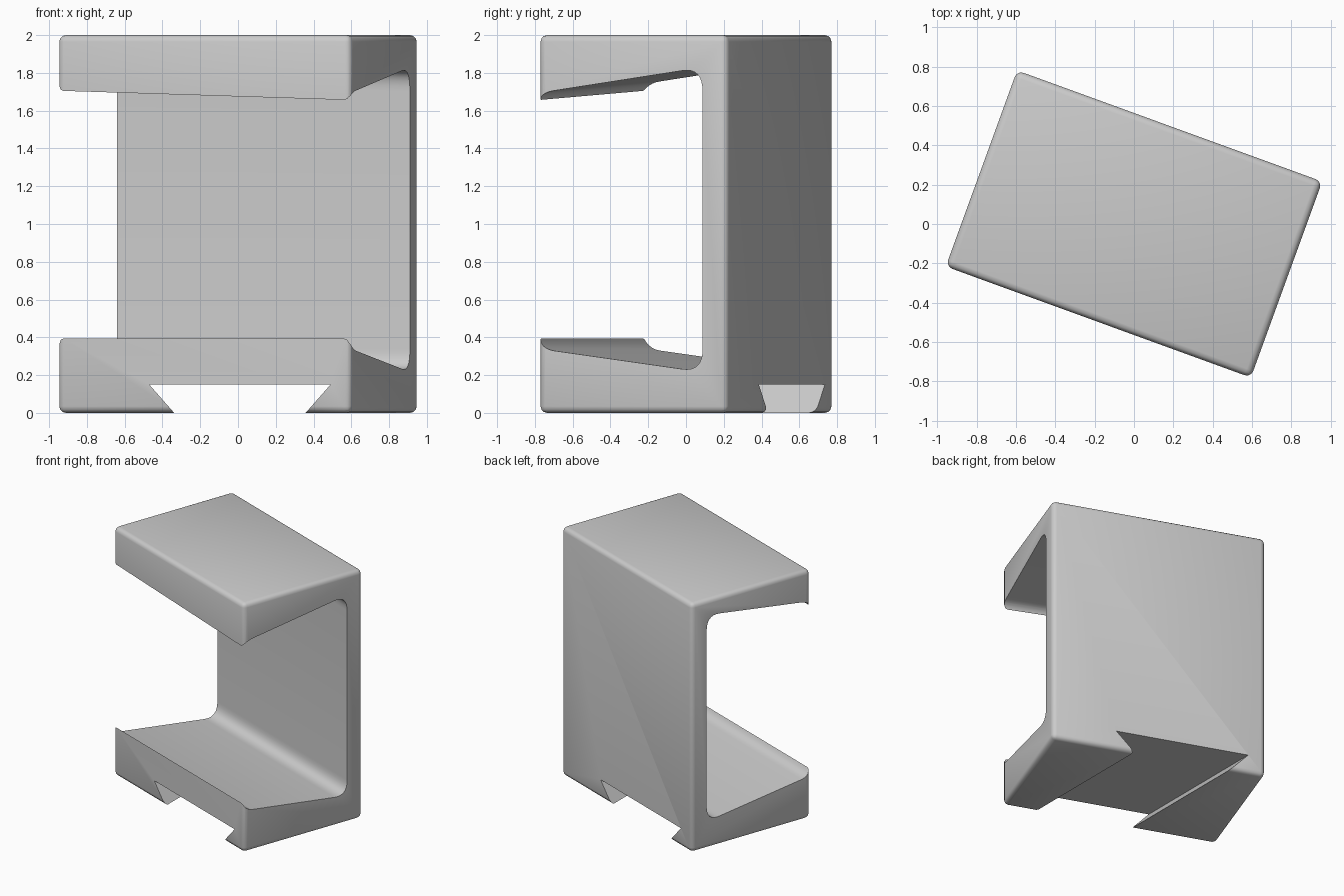
import bpy, bmesh, math
from mathutils import Matrix

cube = bpy.data.objects.get("Cube")
if cube:
    bpy.data.objects.remove(cube, do_unlink=True)

TURN = Matrix.Rotation(math.radians(-20), 4, 'Z')
LENGTH, DEPTH, HEIGHT = 1.65, 1.06, 2.0

grey = bpy.data.materials.new("plain grey")
grey.diffuse_color = (0.6, 0.6, 0.6, 1)
grey.use_nodes = True
grey.node_tree.nodes["Principled BSDF"].inputs["Base Color"].default_value = (0.6, 0.6, 0.6, 1)


def add_object(name, bm):
    bmesh.ops.recalc_face_normals(bm, faces=bm.faces)
    mesh = bpy.data.meshes.new(name)
    bm.to_mesh(mesh)
    bm.free()
    obj = bpy.data.objects.new(name, mesh)
    bpy.context.collection.objects.link(obj)
    obj.data.materials.append(grey)
    return obj


def prism(name, start, end):
    """Solid between two matching outlines."""
    bm = bmesh.new()
    a = [bm.verts.new(p) for p in start]
    b = [bm.verts.new(p) for p in end]
    bm.faces.new(a)
    bm.faces.new(b[::-1])
    for i in range(len(a)):
        j = (i + 1) % len(a)
        bm.faces.new((a[i], b[i], b[j], a[j]))
    return add_object(name, bm)


def fillet(p, corner, q, steps=8):
    pts = []
    for i in range(steps + 1):
        t = i / steps
        pts.append(tuple((1 - t) ** 2 * a + 2 * t * (1 - t) * c + t * t * b
                         for a, c, b in zip(p, corner, q)))
    return pts


# Bracket body: turned block with softly rounded outer edges
bm = bmesh.new()
bmesh.ops.create_cube(bm, size=1)
bmesh.ops.scale(bm, vec=(LENGTH, DEPTH, HEIGHT), verts=bm.verts)
bmesh.ops.translate(bm, vec=(0, 0, HEIGHT / 2), verts=bm.verts)
bmesh.ops.bevel(bm, geom=bm.edges[:], offset=0.035, segments=3, profile=0.5, affect='EDGES')
bmesh.ops.transform(bm, matrix=TURN, verts=bm.verts)
body = add_object("clamp_bracket", bm)

# Opening: sloped arms with a raised front lip and filleted inner corners
lower = [(-0.6, 0.48)] + fillet((-0.527, 0.39), (-0.51, 0.34), (-0.45, 0.33), 5) \
    + fillet((0.28, 0.232), (0.394, 0.217), (0.394, 0.34))
upper = fillet((0.394, 1.70), (0.394, 1.828), (0.28, 1.812)) \
    + fillet((-0.45, 1.705), (-0.51, 1.695), (-0.527, 1.66), 5) + [(-0.6, 1.57)]


def section(u):
    # the upper arm thins steadily toward one end
    lift = 0.03 * (LENGTH / 2 - u)
    pts = [(u, v, z) for v, z in lower] + [(u, v, z + lift) for v, z in upper]
    return [TURN @ Matrix.Translation(p).to_translation() for p in pts]


opening = prism("opening_cutter", section(-0.9), section(0.9))

# Dovetail slot through the base, running straight front to back
slot = [(-0.25, -0.1), (0.27, -0.1), (0.49, 0.15), (-0.47, 0.15)]
dovetail = prism("dovetail_cutter", [(x, -1.2, z) for x, z in slot],
                 [(x, 1.2, z) for x, z in slot])

for cutter in (opening, dovetail):
    cut = body.modifiers.new(cutter.name, 'BOOLEAN')
    cut.operation = 'DIFFERENCE'
    cut.solver = 'EXACT'
    cut.object = cutter

# Apply the cuts and drop the cutters
bpy.ops.object.select_all(action='DESELECT')
body.select_set(True)
bpy.context.view_layer.objects.active = body
for modifier in list(body.modifiers):
    bpy.ops.object.modifier_apply(modifier=modifier.name)
for cutter in (opening, dovetail):
    bpy.data.objects.remove(cutter, do_unlink=True)
bpy.ops.object.shade_smooth_by_angle(angle=math.radians(35))
